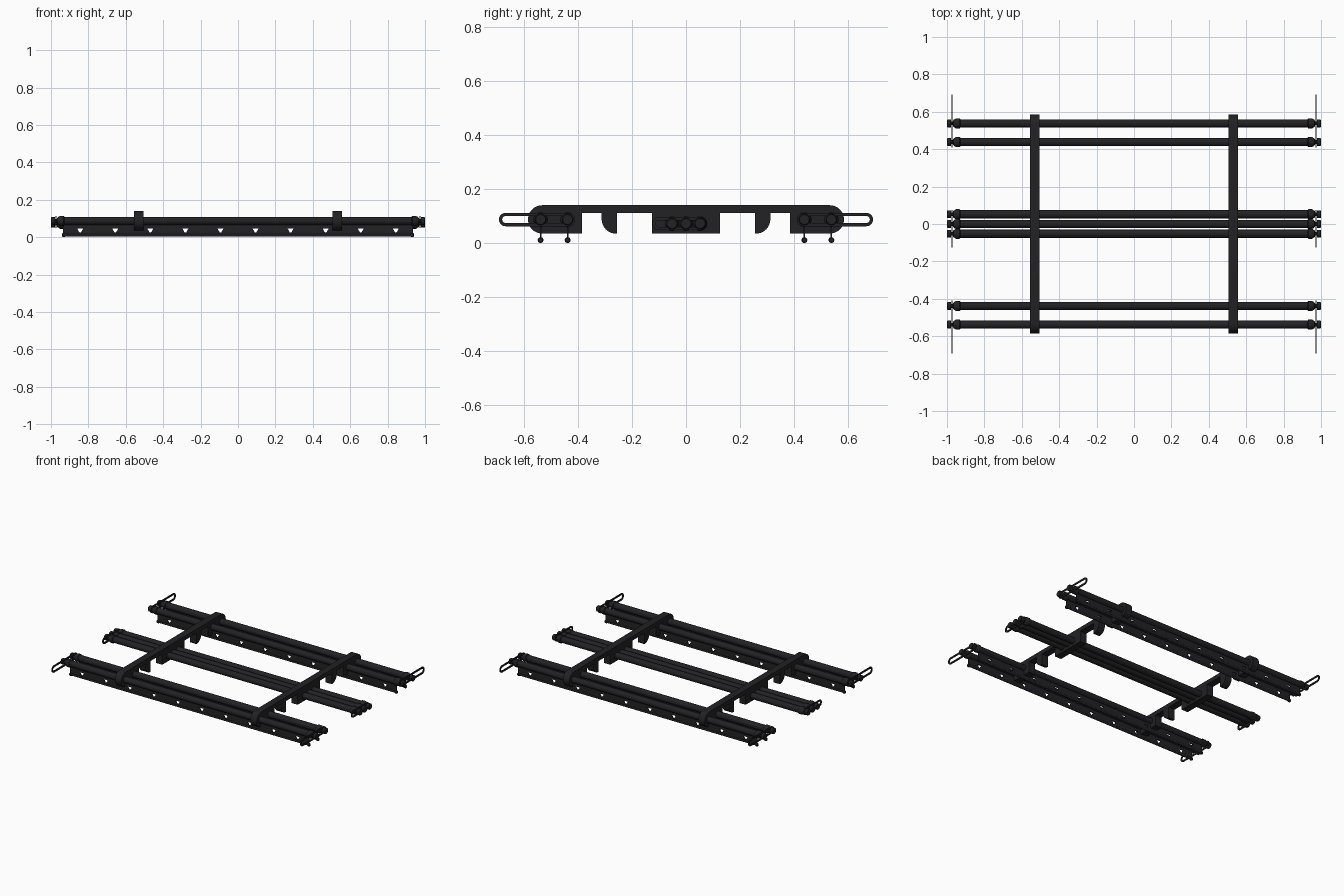
import bpy, bmesh, math
from mathutils import Matrix

if "Cube" in bpy.data.objects:
    bpy.data.objects.remove(bpy.data.objects["Cube"])

black = bpy.data.materials.new("black_metal")
black.diffuse_color = (0.016, 0.016, 0.018, 1)
black.use_nodes = True
black.node_tree.nodes["Principled BSDF"].inputs["Base Color"].default_value = black.diffuse_color
SIDE = Matrix(((0, 0, 1, 0), (1, 0, 0, 0), (0, 1, 0, 0), (0, 0, 0, 1)))   # profile in y-z
FRONT = Matrix(((1, 0, 0, 0), (0, 0, -1, 0), (0, 1, 0, 0), (0, 0, 0, 1)))  # profile in x-z


def add(name, me):
    ob = bpy.data.objects.new(name, me)
    bpy.context.collection.objects.link(ob)
    me.materials.append(black)
    bpy.ops.object.select_all(action='DESELECT')
    ob.select_set(True)
    bpy.context.view_layer.objects.active = ob
    bpy.ops.object.shade_smooth_by_angle(angle=math.radians(35))
    return ob


def slab(name, outlines, width, basis, offset):
    """Extrude flat outlines (inner ones become holes)."""
    cu = bpy.data.curves.new(name, 'CURVE')
    cu.dimensions, cu.fill_mode, cu.extrude = '2D', 'BOTH', width / 2
    for pts in outlines:
        sp = cu.splines.new('POLY')
        sp.points.add(len(pts) - 1)
        for p, (a, b) in zip(sp.points, pts):
            p.co = (a, b, 0, 1)
        sp.use_cyclic_u = True
    tmp = bpy.data.objects.new(name + "_tmp", cu)
    bpy.context.collection.objects.link(tmp)
    dg = bpy.context.evaluated_depsgraph_get()
    me = bpy.data.meshes.new_from_object(tmp.evaluated_get(dg))
    bpy.data.objects.remove(tmp)
    me.transform(Matrix.Translation(offset) @ basis)
    bm = bmesh.new()
    bm.from_mesh(me)
    bmesh.ops.remove_doubles(bm, verts=bm.verts, dist=1e-5)
    bmesh.ops.recalc_face_normals(bm, faces=bm.faces)
    bm.to_mesh(me)
    bm.free()
    return add(name, me)


def lathe(name, half, y, z, seg=24):
    """Symmetric turned bar along x from (x, radius) points of its right half."""
    prof = [(-x, r) for x, r in reversed(half)] + half
    bm = bmesh.new()
    rings = [[bm.verts.new((x, y + r * math.cos(2 * math.pi * i / seg),
                            z + r * math.sin(2 * math.pi * i / seg)))
              for i in range(seg)] for x, r in prof]
    for a, b in zip(rings, rings[1:]):
        for i in range(seg):
            j = (i + 1) % seg
            bm.faces.new((a[i], a[j], b[j], b[i]))
    bm.faces.new(rings[0])
    bm.faces.new(rings[-1])
    bmesh.ops.recalc_face_normals(bm, faces=bm.faces)
    me = bpy.data.meshes.new(name)
    bm.to_mesh(me)
    bm.free()
    return add(name, me)


def arc(cy, cz, r, a0, a1, n=12):
    return [(cy + r * math.cos(math.radians(a0 + (a1 - a0) * i / n)),
             cz + r * math.sin(math.radians(a0 + (a1 - a0) * i / n))) for i in range(n + 1)]


def stadium(y0, y1, zc, r):
    return arc(y1 - r, zc, r, -90, 90) + arc(y0 + r, zc, r, 90, 270)


# Half of the cross-frame outline: rounded end block, hook, centre block
half = (arc(0.532, 0.0875, 0.0525, 90, -90, 20)
        + [(0.385, 0.035), (0.385, 0.111), (0.312, 0.111), (0.312, 0.088)]
        + arc(0.259, 0.088, 0.053, 0, -90)
        + [(0.256, 0.035), (0.256, 0.111), (0.126, 0.111), (0.126, 0.035)])
frame = half + [(-y, z) for y, z in reversed(half)]
for x in (-0.53, 0.53):
    slab("cross_frame", [frame], 0.05, SIDE, (x, 0, 0))

# Turned tube with collar, neck and end flange
tube = [(0.928, 0.022), (0.932, 0.027), (0.952, 0.027), (0.966, 0.018), (0.968, 0.010),
        (0.978, 0.010), (0.979, 0.021), (0.996, 0.021), (1.0, 0.018)]
bead = [(0.925, 0.007), (0.926, 0.011), (0.936, 0.011), (0.94, 0.008)]

# Perforated web under each outer tube
holes = [[(cx - 0.016, 0.046), (cx + 0.016, 0.046), (cx + 0.004, 0.025), (cx - 0.004, 0.025)]
         for cx in [(-0.84375 + 0.1875 * i) for i in range(10)]]
plate = [(-0.935, 0.012), (0.935, 0.012), (0.935, 0.07), (-0.935, 0.07)]
for s in (-1, 1):
    for y in (0.438, 0.538):
        lathe("outer_tube", tube, s * y, 0.087)
        lathe("lower_bead", bead, s * y, 0.011, 12)
        slab("perforated_web", [plate] + holes, 0.006, FRONT, (0, s * y, 0))
for y in (-0.052, 0, 0.052):
    lathe("centre_tube", tube, y, 0.072)

# Flat pull loops hooked over the tube necks
for x in (-0.973, 0.973):
    for y0, y1, z, r in ((0.41, 0.692, 0.087, 0.025), (-0.692, -0.41, 0.087, 0.025),
                         (-0.125, 0.075, 0.072, 0.024)):
        slab("pull_loop", [stadium(y0, y1, z, r), stadium(y0 + 0.012, y1 - 0.012, z, r - 0.012)],
             0.006, SIDE, (x, 0, 0))
